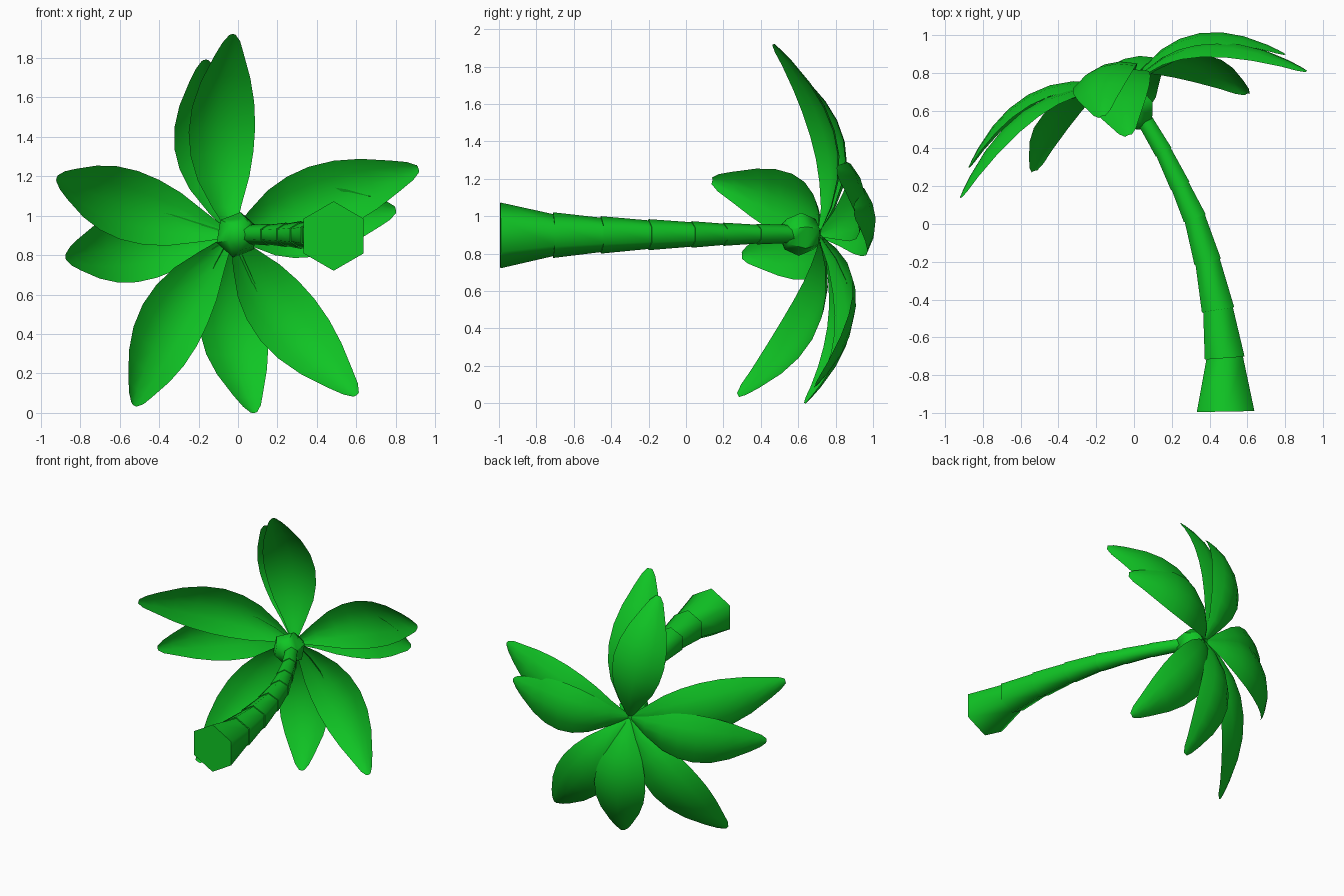
import bpy, bmesh, math
from mathutils import Vector, Matrix

if "Cube" in bpy.data.objects:
    bpy.data.objects.remove(bpy.data.objects["Cube"])

green = bpy.data.materials.new("leaf_green")
green.diffuse_color = (0.005, 0.56, 0.018, 1)
green.use_nodes = True
green.node_tree.nodes["Principled BSDF"].inputs["Base Color"].default_value = green.diffuse_color


def finish(bm, name, angle):
    me = bpy.data.meshes.new(name)
    bm.to_mesh(me)
    bm.free()
    me.materials.append(green)
    ob = bpy.data.objects.new(name, me)
    bpy.context.collection.objects.link(ob)
    bpy.ops.object.select_all(action='DESELECT')
    ob.select_set(True)
    bpy.context.view_layer.objects.active = ob
    bpy.ops.object.shade_smooth_by_angle(angle=math.radians(angle))
    return ob


# Trunk: stacked six-sided tapered segments along a bend (x, y, radius)
path = [(.485, -.993, .176), (.48, -.71, .122), (.445, -.455, .1), (.39, -.2, .083),
        (.322, .03, .071), (.245, .2, .062), (.157, .38, .055), (.045, .57, .052)]
centres = [Vector((x, y, .897 + .005 * (y + 1))) for x, y, r in path]
bm = bmesh.new()


def hex_ring(i, radius):
    t = (centres[min(i + 1, len(path) - 1)] - centres[max(i - 1, 0)]).normalized()
    side = t.cross(Vector((0, 0, 1)))
    return [bm.verts.new(centres[i] + radius * (Vector((0, 0, math.cos(a))) + side * math.sin(a)))
            for a in (k * math.pi / 3 for k in range(6))]


for i in range(len(path) - 1):
    low = hex_ring(i, path[i][2])
    high = hex_ring(i + 1, path[i + 1][2] * .92)
    for k in range(6):
        n = (k + 1) % 6
        bm.faces.new((low[k], low[n], high[n], high[k]))
    bm.faces.new(low[::-1])
    bm.faces.new(high)
bmesh.ops.recalc_face_normals(bm, faces=bm.faces)
finish(bm, "trunk", 62)

# Crown: faceted knob at the trunk tip
axis = Vector((-.34, .94, 0)).normalized()
bm = bmesh.new()
bmesh.ops.create_uvsphere(bm, u_segments=6, v_segments=4, radius=.117)
bmesh.ops.rotate(bm, verts=bm.verts, matrix=Matrix.Rotation(math.pi / 2, 3, 'Z'))
turn = Vector((0, 0, 1)).rotation_difference(axis).to_matrix()
bmesh.ops.rotate(bm, verts=bm.verts, matrix=turn)
bmesh.ops.translate(bm, verts=bm.verts, vec=(-.005, .61, .903))
finish(bm, "crown_knob", 50)

# Leaves: cupped blades arching from the crown to their tips
base = Vector((-.03, .71, .9))
outline = [(0, .012), (.14, .08), (.28, .14), (.41, .17), (.54, .18), (.67, .168),
           (.79, .135), (.91, .08), (.97, .048), (1, .018)]
tips = [(-.03, .47, 1.92), (-.17, .57, 1.79), (-.92, .14, 1.19), (-.875, .30, .79),
        (.915, .81, 1.24), (.8, .90, 1.03), (-.53, .28, .04), (.08, .64, 0), (.6, .69, .09)]


def leaf(tip, name):
    bm = bmesh.new()
    tip = Vector(tip)
    bend = (base + tip) / 2 + axis * .4
    side = axis.cross(tip - base).normalized()
    rows = []
    for t, w in outline:
        p = base * (1 - t) ** 2 + bend * 2 * t * (1 - t) + tip * t * t
        tangent = (bend - base) * (1 - t) + (tip - bend) * t
        normal = tangent.cross(side).normalized()
        if normal.dot(axis) < 0:
            normal = -normal
        rows.append([bm.verts.new(p + side * w * u - normal * w * .32 * (u * u - .2))
                     for u in (-1, -.5, 0, .5, 1)])
    for a, b in zip(rows, rows[1:]):
        for k in range(4):
            bm.faces.new((a[k], a[k + 1], b[k + 1], b[k]))
    bmesh.ops.recalc_face_normals(bm, faces=bm.faces)
    finish(bm, name, 60)


for i, tip in enumerate(tips):
    leaf(tip, "leaf_%d" % (i + 1))
